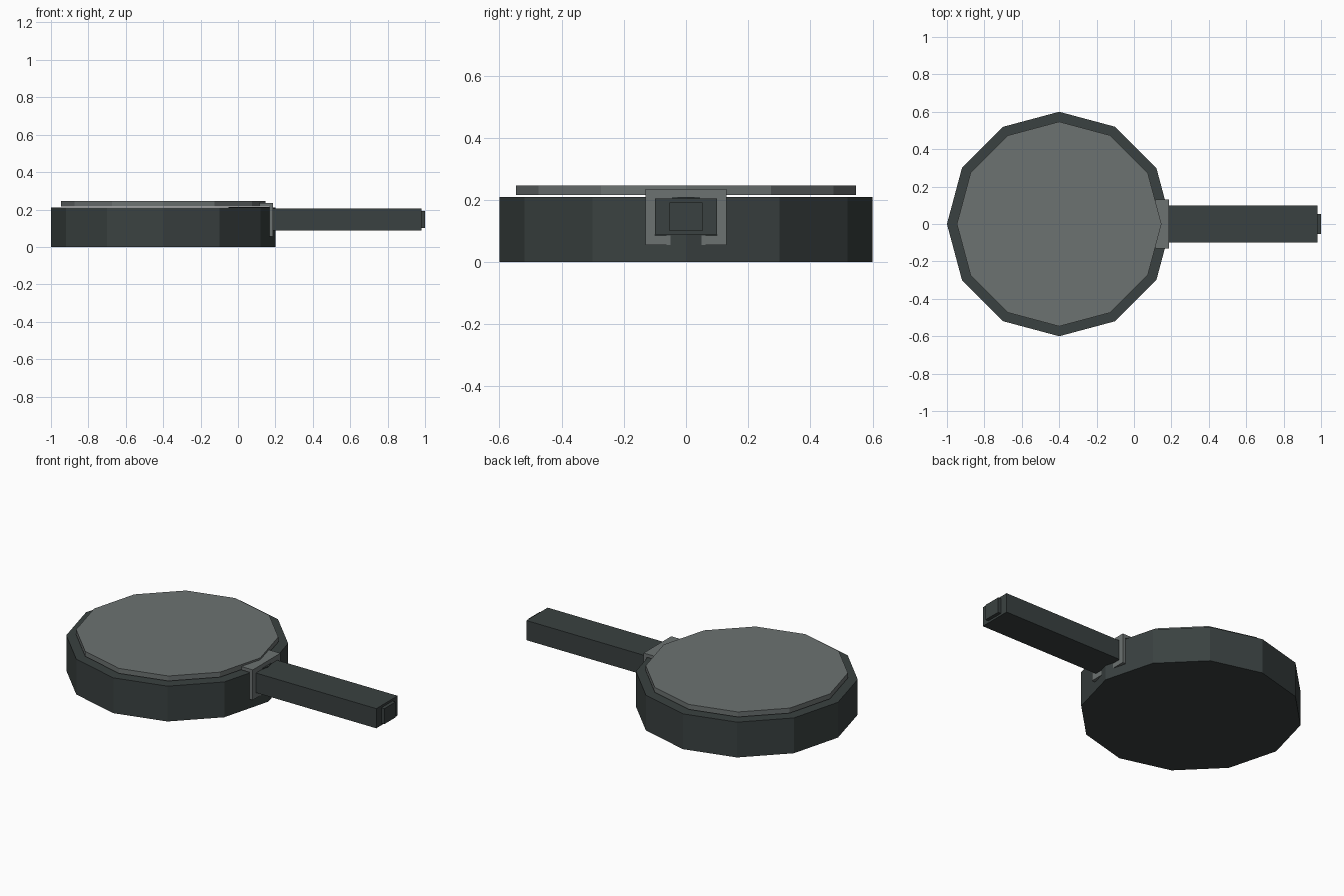
import bpy, bmesh, math

if "Cube" in bpy.data.objects:
    bpy.data.objects.remove(bpy.data.objects["Cube"])


def material(name, rgb):
    m = bpy.data.materials.new(name)
    m.diffuse_color = (*rgb, 1)
    m.use_nodes = True
    m.node_tree.nodes["Principled BSDF"].inputs["Base Color"].default_value = m.diffuse_color
    return m


dark = material("dark_iron", (0.042, 0.053, 0.052))
grey = material("grey_metal", (0.15, 0.168, 0.166))


def finish(name, bm, mat):
    bmesh.ops.recalc_face_normals(bm, faces=bm.faces)
    mesh = bpy.data.meshes.new(name)
    bm.to_mesh(mesh)
    bm.free()
    mesh.materials.append(mat)
    ob = bpy.data.objects.new(name, mesh)
    bpy.context.collection.objects.link(ob)
    return ob


def extrude(name, points, vec, mat):
    """Extrude a flat outline along a vector into a solid."""
    bm = bmesh.new()
    face = bm.faces.new([bm.verts.new(p) for p in points])
    ext = bmesh.ops.extrude_face_region(bm, geom=[face], use_keep_orig=True)
    bmesh.ops.translate(bm, vec=vec,
                        verts=[v for v in ext["geom"] if isinstance(v, bmesh.types.BMVert)])
    return finish(name, bm, mat)


def disc(name, radius, z0, z1, mat):
    pts = [(-0.4 + radius * math.cos(i * math.tau / 12),
            radius * math.sin(i * math.tau / 12), z0) for i in range(12)]
    return extrude(name, pts, (0, 0, z1 - z0), mat)


def box(name, x0, x1, half_y, z0, z1, mat):
    pts = [(x0, -half_y, z0), (x0, half_y, z0), (x0, half_y, z1), (x0, -half_y, z1)]
    return extrude(name, pts, (x1 - x0, 0, 0), mat)


# Twelve-sided pan and its lid, floating just above the rim
disc("pan_body", 0.6, 0, 0.21, dark)
disc("lid", 0.547, 0.216, 0.246, grey)

# Handle with a stepped end and a tongue running under the lid
box("handle", 0.14, 0.98, 0.1, 0.088, 0.205, dark)
box("handle_end", 0.97, 1.0, 0.053, 0.1, 0.192, dark)
box("handle_tongue", -0.05, 0.18, 0.046, 0.195, 0.213, dark)

# Bracket: C-shaped collar around the handle, open at the bottom
half = [(0.05, 0.055), (0.13, 0.055), (0.13, 0.235)]
inner = [(0.1, 0.205), (0.1, 0.085), (0.05, 0.085)]
outline = half + [(-y, z) for y, z in reversed(half)]
outline += [(-y, z) for y, z in reversed(inner)] + inner
extrude("bracket_collar", [(0.168, y, z) for y, z in outline], (0.02, 0, 0), grey)
box("bracket_top", 0.115, 0.175, 0.13, 0.215, 0.235, grey)
